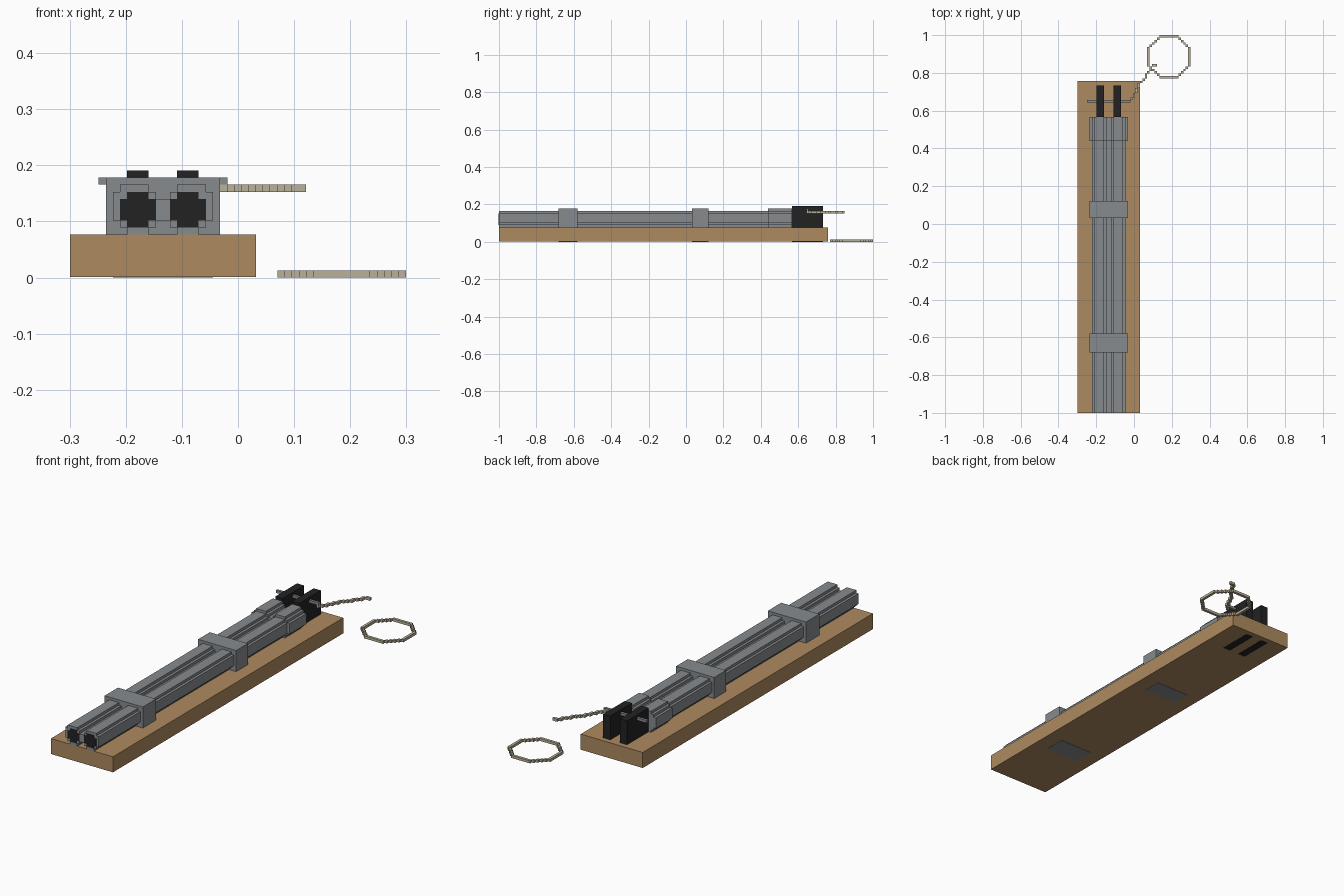
import bpy
import bmesh

cube = bpy.data.objects.get("Cube")
if cube:
    bpy.data.objects.remove(cube)

V = 2 / 157  # grid unit


def material(name, r, g, b):
    m = bpy.data.materials.new(name)
    m.use_nodes = True
    m.diffuse_color = (r, g, b, 1)
    m.node_tree.nodes["Principled BSDF"].inputs["Base Color"].default_value = (r, g, b, 1)
    return m


WOOD = material("wood", 0.42, 0.255, 0.115)
STEEL = material("steel grey", 0.24, 0.26, 0.275)
BLACK = material("black iron", 0.016, 0.016, 0.016)
ROPE = material("rope tan", 0.49, 0.44, 0.315)


def place(u, i, j):
    """Grid units to scene units."""
    return ((u - 23.5) * V, i * V - 1, j * V)


def finish(bm, name, mat):
    bmesh.ops.recalc_face_normals(bm, faces=bm.faces)
    mesh = bpy.data.meshes.new(name)
    bm.to_mesh(mesh)
    bm.free()
    mesh.materials.append(mat)
    obj = bpy.data.objects.new(name, mesh)
    bpy.context.collection.objects.link(obj)
    return obj


def add_box(bm, k, i, j):
    verts = bmesh.ops.create_cube(bm, size=1)["verts"]
    for v in verts:
        v.co = place(*[r[0] if c < 0 else r[1] for c, r in zip(v.co, (k, i, j))])


def box(name, mat, k, i, j):
    bm = bmesh.new()
    add_box(bm, k, i, j)
    return finish(bm, name, mat)


def extrusion(name, mat, outline, i0, i1):
    """Extrude a (k, j) outline from i0 to i1."""
    bm = bmesh.new()
    face = bm.faces.new([bm.verts.new(place(k, i0, j)) for k, j in outline])
    res = bmesh.ops.extrude_face_region(bm, geom=[face])
    for v in res["geom"]:
        if isinstance(v, bmesh.types.BMVert):
            v.co.y = i1 * V - 1
    return finish(bm, name, mat)


def mirrored(half):
    """Half outline, from bottom centre to top centre, about the barrel seam."""
    right = [(13 + u, j) for u, j in half]
    left = [(13 - u, j) for u, j in reversed(half) if u > 0]
    return right + left


def cells(points):
    """Stepped line of grid cells through the points."""
    out = []
    for (a, b), (c, d) in zip(points, points[1:]):
        n = max(abs(c - a), abs(d - b))
        for t in range(n + 1):
            cell = (round(a + (c - a) * t / n), round(b + (d - b) * t / n))
            if cell not in out:
                out.append(cell)
    return out


def rope(name, points, j):
    bm = bmesh.new()
    for k, i in cells(points):
        add_box(bm, (k, k + 1), (i, i + 1), (j, j + 1))
    return finish(bm, name, ROPE)


# Wooden base
box("base_board", WOOD, (0, 26), (0, 138), (0.1, 6))

# Twin barrels and the stepped breech sleeve
barrel = [(0, 8), (1, 8), (1, 7), (2, 7), (2, 6), (5, 6), (5, 7), (6, 7), (6, 8), (7, 8),
          (7, 12), (6, 12), (6, 13), (2, 13), (2, 12), (1, 12), (1, 11), (0, 11)]
sleeve = [(0, 6), (6, 6), (6, 7), (7, 7), (7, 8), (8, 8), (8, 12), (7, 12), (7, 13),
          (6, 13), (6, 14), (2, 14), (2, 13), (1, 13), (1, 12), (0, 12)]
extrusion("twin_barrels", STEEL, mirrored(barrel), 0, 123)
extrusion("breech_sleeve", STEEL, mirrored(sleeve), 113, 123)

# Bores, shown as thin plates on the muzzle
bore = [(1, 8), (2, 8), (2, 7), (5, 7), (5, 8), (6, 8),
        (6, 11), (5, 11), (5, 12), (2, 12), (2, 11), (1, 11)]
for side, s in (("left", 1), ("right", -1)):
    extrusion("bore_" + side, BLACK, [(13 + s * u, j) for u, j in bore], -0.1, 0.1)

# Clamping bands, with their feet showing under the board
for label, i in (("front", (25, 33)), ("rear", (81, 88))):
    box("band_" + label, STEEL, (5, 21), i, (6, 14))
    box("band_foot_" + label, STEEL, (6, 20), i, (0, 0.2))

# Firing blocks set through the board
for side, k in (("right", 8), ("left", 15)):
    box("firing_block_" + side, BLACK, (k, k + 3), (123, 136), (0, 15))

# Cross pin and pull cord
box("cross_pin", STEEL, (4, 22), (129, 130), (13, 14))
rope("pull_cord", [(21, 129), (23, 131), (25, 136), (28, 139), (30, 143), (32, 144)], 12)

# Octagonal rope ring on the ground
rope("rope_ring", [(29, 144), (29, 151), (34, 156), (41, 156), (46, 151),
                   (46, 144), (41, 139), (34, 139), (29, 144)], 0)
